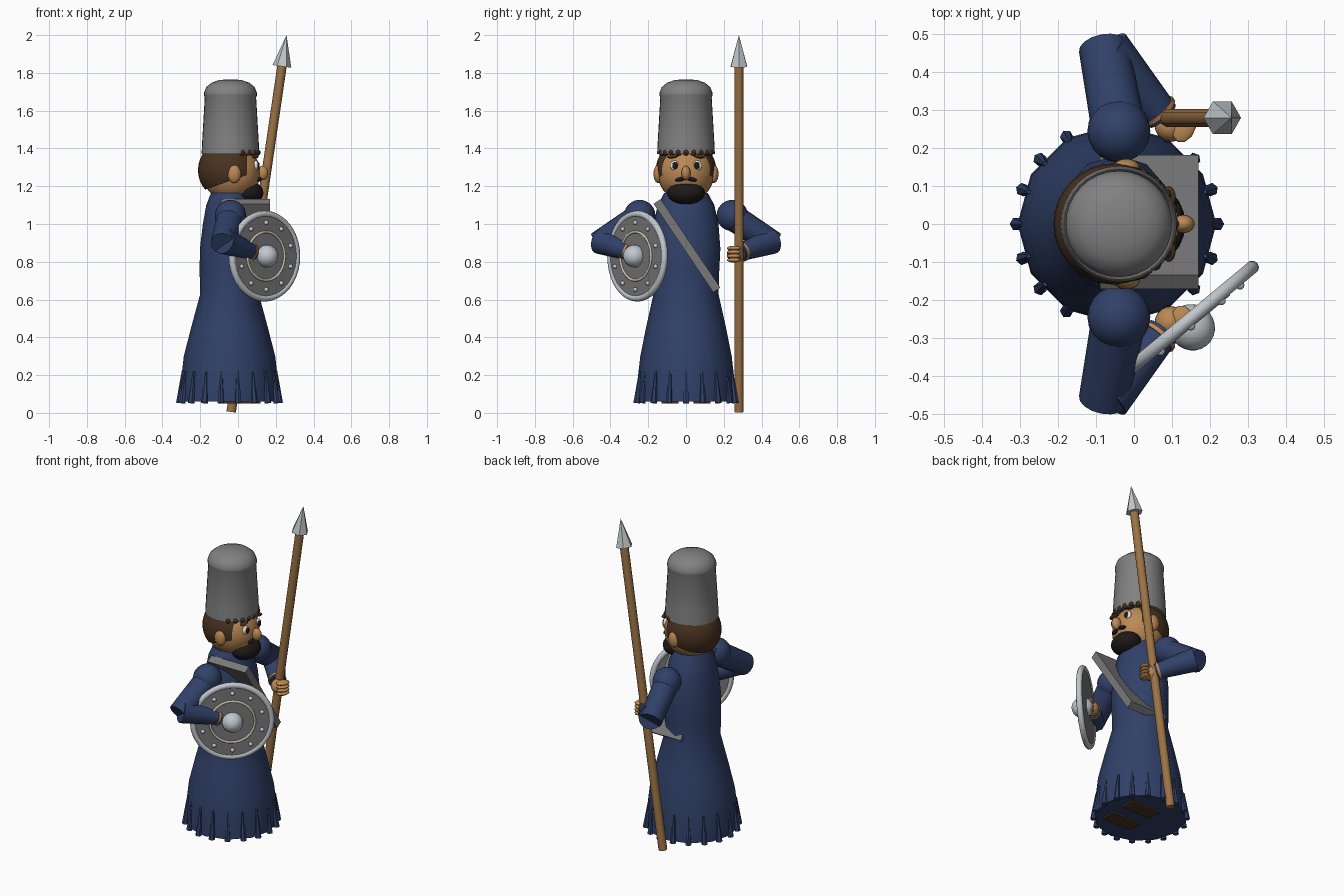
import bpy, bmesh, math
from mathutils import Vector, Matrix

if "Cube" in bpy.data.objects:
    bpy.data.objects.remove(bpy.data.objects["Cube"])


def material(name, r, g, b):
    m = bpy.data.materials.new(name)
    m.use_nodes = True
    m.diffuse_color = (r, g, b, 1)
    m.node_tree.nodes["Principled BSDF"].inputs["Base Color"].default_value = (r, g, b, 1)
    return m


BLUE = material("navy cloth", 0.03, 0.052, 0.14)
GREY = material("grey felt", 0.22, 0.22, 0.22)
IRON = material("dark grey", 0.19, 0.19, 0.19)
STEEL = material("pale steel", 0.53, 0.57, 0.6)
WOOD = material("wood", 0.33, 0.17, 0.06)
SKIN = material("skin", 0.5, 0.25, 0.09)
HAIR = material("brown hair", 0.065, 0.032, 0.014)
BLACK = material("black beard", 0.012, 0.01, 0.009)
WHITE = material("eye white", 0.8, 0.8, 0.8)
CREAM = material("cream trim", 0.6, 0.55, 0.43)


def finish(name, mat, angle=40):
    ob = bpy.context.object
    ob.name = name
    ob.data.materials.append(mat)
    if angle:
        bpy.ops.object.shade_smooth_by_angle(angle=math.radians(angle))
    return ob


def ball(name, mat, pos, size, turn=(0, 0, 0), segs=20):
    bpy.ops.mesh.primitive_uv_sphere_add(segments=segs, ring_count=segs // 2 + 2, radius=1,
                                         location=pos, rotation=turn)
    bpy.context.object.scale = (size, size, size) if isinstance(size, float) else size
    return finish(name, mat)


def tube(name, mat, a, b, r1, r2, sides=16, angle=50):
    a, b = Vector(a), Vector(b)
    bpy.ops.mesh.primitive_cone_add(vertices=sides, radius1=r1, radius2=r2,
                                    depth=(b - a).length, location=(a + b) / 2)
    bpy.context.object.rotation_euler = (b - a).to_track_quat('Z', 'Y').to_euler()
    return finish(name, mat, angle)


def box(name, mat, pos, size, turn=(0, 0, 0)):
    bpy.ops.mesh.primitive_cube_add(size=1, location=pos, rotation=turn)
    bpy.context.object.scale = size
    return finish(name, mat, 0)


def lathe(name, mat, profile, segs, x=0.0, angle=40):
    """Spin (radius, z, depth factor) points around an upright axis."""
    bm = bmesh.new()
    rings = [[bm.verts.new((x + r * k * math.cos(math.tau * i / segs),
                            r * math.sin(math.tau * i / segs), z))
              for i in range(segs)] for r, z, k in profile]
    for lo, hi in zip(rings, rings[1:]):
        for i in range(segs):
            j = (i + 1) % segs
            bm.faces.new((lo[i], lo[j], hi[j], hi[i]))
    bm.faces.new(rings[0][::-1])
    bm.faces.new(rings[-1])
    me = bpy.data.meshes.new(name)
    bm.to_mesh(me)
    bm.free()
    ob = bpy.data.objects.new(name, me)
    bpy.context.collection.objects.link(ob)
    bpy.ops.object.select_all(action='DESELECT')
    bpy.context.view_layer.objects.active = ob
    ob.select_set(True)
    return finish(name, mat, angle)


CX = -0.045  # body axis

# Robe: skirt, waist and torso in one profile
lathe("robe", BLUE, [(0.262, 0.06, 1), (0.258, 0.16, 1), (0.242, 0.3, 1), (0.212, 0.45, 0.96),
                     (0.172, 0.63, 0.9), (0.176, 0.75, 0.9), (0.182, 0.87, 0.86),
                     (0.172, 1.0, 0.82), (0.15, 1.1, 0.82), (0.115, 1.165, 0.85)], 12, CX, 60)

# Hem tassels
for i in range(18):
    a = math.tau * i / 18
    c, s = math.cos(a), math.sin(a)
    tube(f"tassel_{i}", BLUE, (CX + 0.265 * c, 0.265 * s, 0.052),
         (CX + 0.247 * c, 0.247 * s, 0.22), 0.018, 0.006, 6, 0)

# Shoes under the hem
for side, y in (("left", 0.085), ("right", -0.085)):
    box(side + "_shoe", HAIR, (0.02, y, 0.062), (0.2, 0.09, 0.025))

# Slanted slab strap across the chest
box("chest_strap", IRON, (0.04, 0.005, 0.885), (0.26, 0.045, 0.565), (math.radians(34), 0, 0))

# Head with neck
tube("neck", SKIN, (-0.02, 0, 1.1), (-0.02, 0, 1.22), 0.09, 0.09)
ball("head", SKIN, (-0.035, 0, 1.27), (0.153, 0.15, 0.155), segs=24)

# Hair shell, cut open in front of the face and under the nape
hair = ball("hair", HAIR, (-0.05, 0, 1.285), (0.162, 0.16, 0.16), segs=32)
bm = bmesh.new()
bm.from_mesh(hair.data)
for co, no in (((0.6, 0, 0), (1, 0, 0)), ((-0.5, 0, -0.55), (0.35, 0, -1))):
    bmesh.ops.bisect_plane(bm, geom=bm.verts[:] + bm.edges[:] + bm.faces[:],
                           plane_co=co, plane_no=no, clear_outer=True)
bm.to_mesh(hair.data)
bm.free()

# Face
ball("nose", SKIN, (0.13, 0, 1.27), (0.03, 0.024, 0.038))
ball("beard", BLACK, (0.055, 0, 1.165), (0.08, 0.1, 0.062))
for side, s in (("left", 1), ("right", -1)):
    ball(side + "_ear", SKIN, (-0.02, 0.148 * s, 1.265), (0.036, 0.024, 0.048))
    ball(side + "_eye", WHITE, (0.095, 0.06 * s, 1.31), (0.014, 0.025, 0.026))
    ball(side + "_pupil", BLACK, (0.105, 0.058 * s, 1.31), (0.01, 0.015, 0.019))
    ball(side + "_moustache", BLACK, (0.112, 0.028 * s, 1.237), (0.014, 0.03, 0.011),
         (math.radians(-12 * s), 0, 0))
    ball(side + "_eyebrow", HAIR, (0.092, 0.07 * s, 1.358), (0.018, 0.03, 0.01),
         (math.radians(-8 * s), 0, 0))
for i in range(9):
    a = math.radians(-64 + 16 * i)
    ball(f"fringe_curl_{i}", HAIR, (-0.04 + 0.143 * math.cos(a), 0.143 * math.sin(a), 1.378),
         0.017, segs=8)

# Tall felt hat with a rounded crown
lathe("hat", GREY, [(0.153, 1.37, 1), (0.149, 1.45, 1), (0.136, 1.67, 1), (0.14, 1.68, 1),
                    (0.14, 1.695, 1), (0.128, 1.725, 1), (0.1, 1.748, 1), (0.06, 1.762, 1),
                    (0.01, 1.766, 1)], 32, -0.04, 50)

# Arms, mirrored: shoulder, sleeve, forearm, cuff and fist
for side, s in (("left", 1), ("right", -1)):
    elbow, wrist = Vector((-0.075, 0.455 * s, 0.91)), Vector((0.075, 0.285 * s, 0.848))
    ball(side + "_shoulder", BLUE, (-0.04, 0.245 * s, 1.045), 0.083)
    tube(side + "_upper_arm", BLUE, (-0.04, 0.25 * s, 1.035),
         Vector((-0.08, 0.465 * s, 0.895)), 0.072, 0.066)
    tube(side + "_forearm", BLUE, elbow, wrist, 0.07, 0.046)
    d = (wrist - elbow).normalized()
    tube(side + "_cuff_ring", SKIN, wrist - d * 0.022, wrist - d * 0.01, 0.053, 0.052)
    fist = wrist + d * 0.035
    ball(side + "_fist", SKIN, fist, 0.043)
    for i in range(4):
        ball(f"{side}_finger_{i}", SKIN, fist + Vector((0.035, -0.006 * s, 0.033 - 0.021 * i)),
             (0.03, 0.042, 0.0125), (0, 0, math.radians(-25 * s)), 10)

# Spear
foot, tip = Vector((-0.036, 0.28, 0.005)), Vector((0.257, 0.28, 2.0))
neck = foot.lerp(tip, 0.917)
tube("spear_shaft", WOOD, foot, neck, 0.025, 0.025, 10)
tube("spear_head", STEEL, neck, tip, 0.05, 0.0, 6, 0)

# Round shield, built flat facing +z and then turned to its place
normal = Vector((0.64, -0.77, 0)).normalized()
place = Matrix.Translation((0.14, -0.257, 0.83)) @ normal.to_track_quat('Z', 'Y').to_matrix().to_4x4()
parts = [tube("shield_disc", IRON, (0, 0, -0.012), (0, 0, 0.012), 0.228, 0.228, 40)]
for name, mat, r, t, z in (("shield_rim", STEEL, 0.223, 0.018, 0), ("shield_ring", CREAM, 0.128, 0.007, 0.013)):
    bpy.ops.mesh.primitive_torus_add(major_segments=40, minor_segments=10, major_radius=r,
                                     minor_radius=t, location=(0, 0, z))
    parts.append(finish(name, mat, 60))
parts.append(ball("shield_boss", STEEL, (0, 0, 0.02), (0.06, 0.06, 0.062)))
for i in range(10):
    a = math.tau * (i + 0.5) / 10
    parts.append(ball(f"shield_rivet_{i}", STEEL,
                      (0.177 * math.cos(a), 0.177 * math.sin(a), 0.015), 0.0125, segs=10))
bpy.context.view_layer.update()
for ob in parts:
    ob.matrix_world = place @ ob.matrix_world
